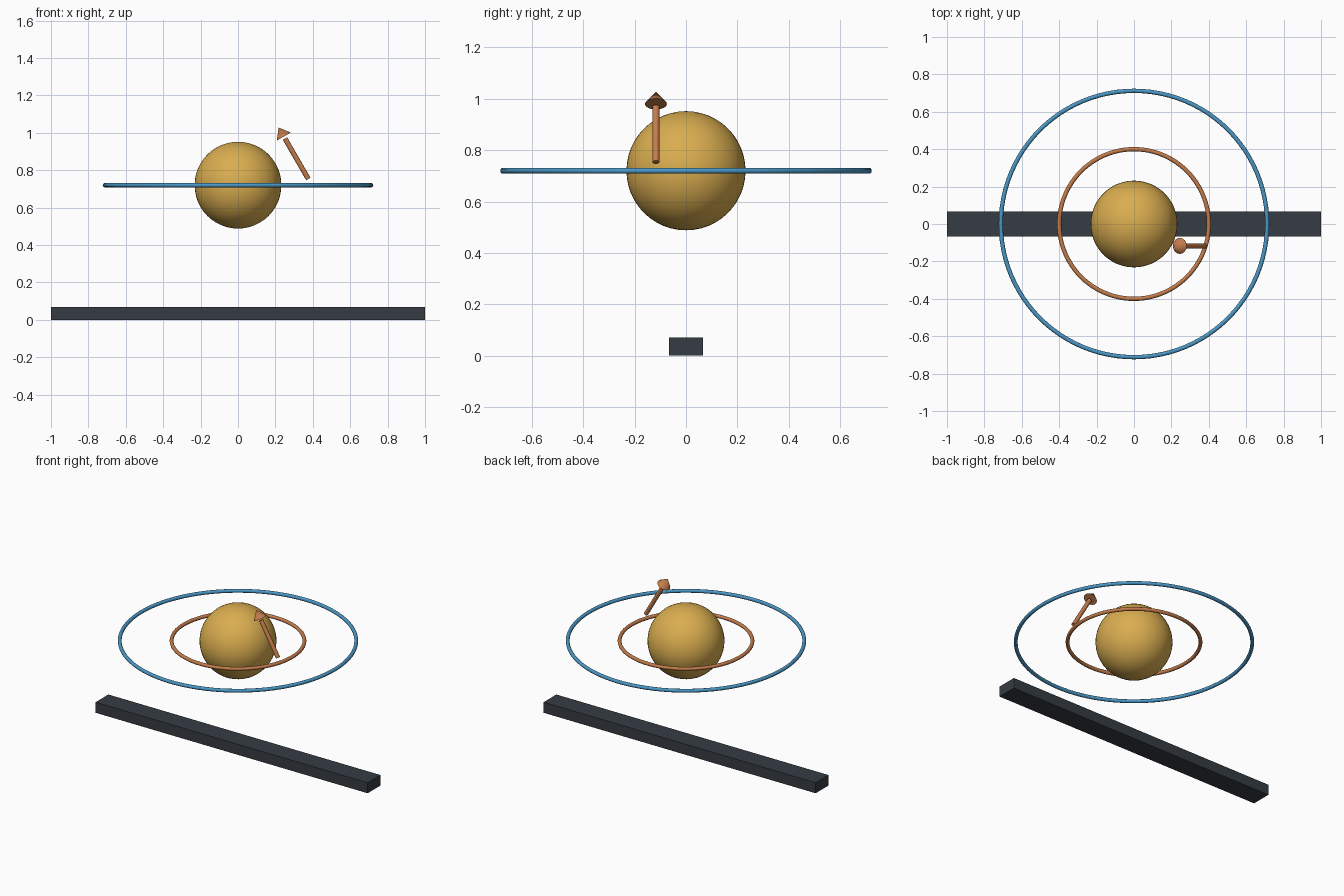
import bpy
import math
from mathutils import Vector

cube = bpy.data.objects.get("Cube")
if cube:
    bpy.data.objects.remove(cube, do_unlink=True)


def make_material(name, color):
    mat = bpy.data.materials.new(name)
    mat.use_nodes = True
    mat.diffuse_color = (*color, 1)
    mat.node_tree.nodes["Principled BSDF"].inputs["Base Color"].default_value = (*color, 1)
    return mat


GOLD = make_material("gold", (0.70, 0.42, 0.08))
COPPER = make_material("copper", (0.55, 0.20, 0.07))
BLUE = make_material("blue", (0.07, 0.31, 0.56))
SLATE = make_material("slate", (0.035, 0.045, 0.055))


def finish(name, mat, smooth=True):
    obj = bpy.context.object
    obj.name = name
    obj.data.materials.append(mat)
    if smooth:
        bpy.ops.object.shade_smooth_by_angle(angle=math.radians(40))
    return obj


CENTRE = Vector((0, 0, 0.72))

# Base bar
bpy.ops.mesh.primitive_cube_add(size=1, location=(0, 0, 0.035))
bpy.context.object.scale = (2, 0.134, 0.07)
finish("base_bar", SLATE, smooth=False)

# Central sphere
bpy.ops.mesh.primitive_uv_sphere_add(segments=48, ring_count=24, radius=0.232, location=CENTRE)
finish("central_sphere", GOLD)

# Two level rings around the sphere
for name, radius, mat in (("inner_ring", 0.40, COPPER), ("outer_ring", 0.712, BLUE)):
    bpy.ops.mesh.primitive_torus_add(major_radius=radius, minor_radius=0.0115,
                                     major_segments=96, minor_segments=12, location=CENTRE)
    finish(name, mat)

# Tilted arrow: shaft and head share one axis
tilt = math.radians(-30)
axis = Vector((math.sin(tilt), 0, math.cos(tilt)))
foot = Vector((0.376, -0.117, 0.753))
shaft_length, head_start, head_length = 0.25, 0.262, 0.056

bpy.ops.mesh.primitive_cylinder_add(vertices=16, radius=0.0135, depth=shaft_length,
                                    location=foot + axis * shaft_length / 2,
                                    rotation=(0, tilt, 0))
finish("arrow_shaft", COPPER)

bpy.ops.mesh.primitive_cone_add(vertices=16, radius1=0.043, depth=head_length,
                                location=foot + axis * (head_start + head_length / 2),
                                rotation=(0, tilt, 0))
finish("arrow_head", COPPER)
